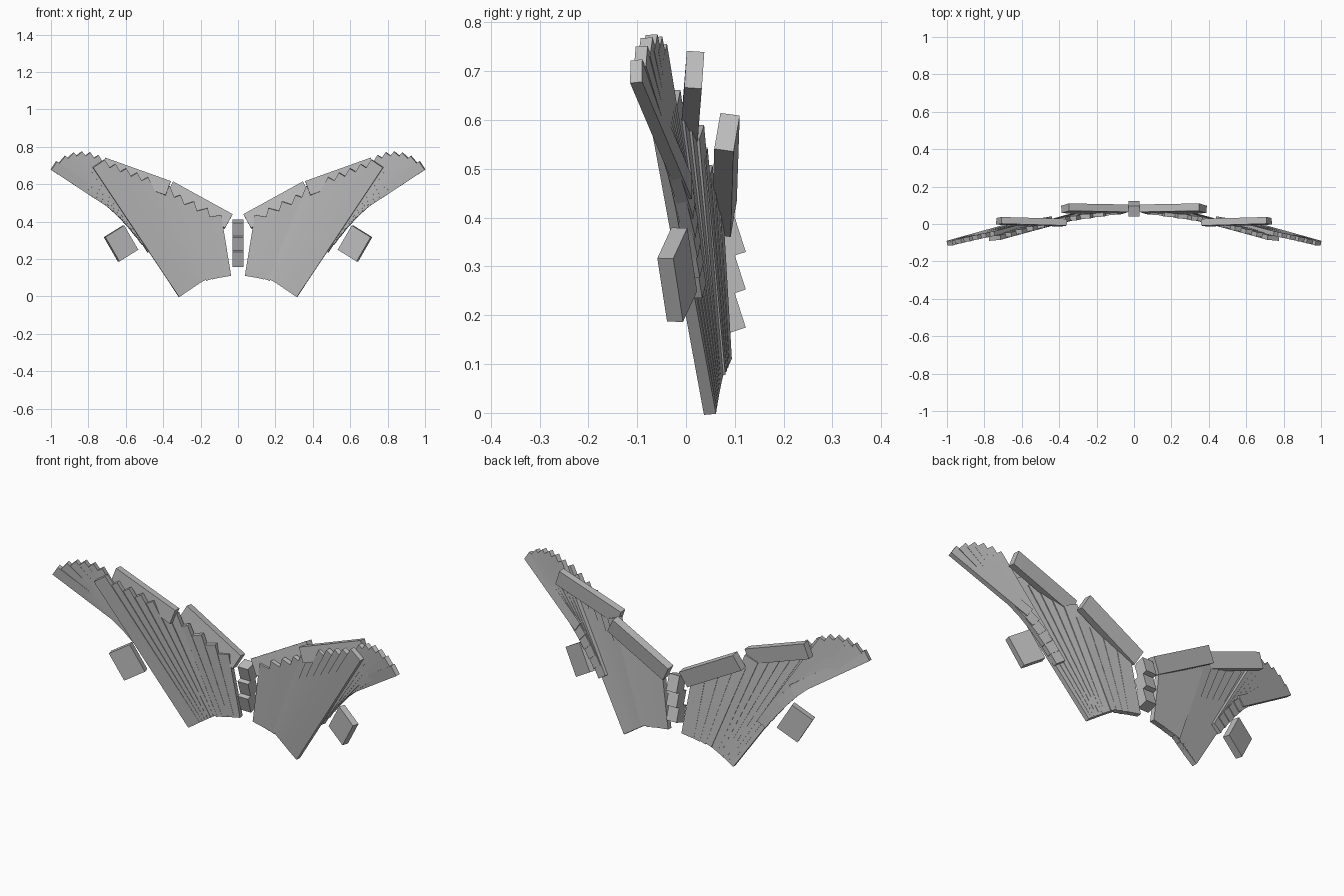
import bpy
import bmesh
from mathutils import Vector, Matrix

if "Cube" in bpy.data.objects:
    bpy.data.objects.remove(bpy.data.objects["Cube"], do_unlink=True)

# One plain grey for everything
grey = bpy.data.materials.new("light_grey")
grey.use_nodes = True
colour = (0.5, 0.5, 0.5, 1)
grey.diffuse_color = colour
grey.node_tree.nodes["Principled BSDF"].inputs["Base Color"].default_value = colour


def slab(name, start, end, across, width, thick, side=1):
    """Box running from start to end, its width lying along 'across'."""
    flip = Vector((side, 1, 1))
    a, b, w = (Vector(v) * flip for v in (start, end, across))
    along = (b - a).normalized()
    w = (w - along * w.dot(along)).normalized()
    normal = along.cross(w)
    rot = Matrix((w, normal, along)).transposed().to_4x4()
    size = Matrix.Diagonal((width, thick, (b - a).length, 1))
    bm = bmesh.new()
    bmesh.ops.create_cube(bm, size=1, matrix=Matrix.Translation((a + b) / 2) @ rot @ size)
    bmesh.ops.recalc_face_normals(bm, faces=bm.faces)
    mesh = bpy.data.meshes.new(name)
    bm.to_mesh(mesh)
    bm.free()
    mesh.materials.append(grey)
    obj = bpy.data.objects.new(name, mesh)
    bpy.context.collection.objects.link(obj)
    return obj


def fan(name, count, roots, tips, across, width, thick, side, bulge=0):
    """Feathers spread evenly from the first root and tip to the last."""
    for i in range(count):
        t = i / (count - 1)
        root = Vector(roots[0]).lerp(Vector(roots[1]), t)
        tip = Vector(tips[0]).lerp(Vector(tips[1]), t)
        tip.z += bulge * 4 * t * (1 - t)
        slab(f"{name}_{i + 1}", root, tip, across, width, thick, side)


for side, label in ((1, "left"), (-1, "right")):
    # Wing arm
    slab(label + "_inner_arm", (0.05, 0.078, 0.40), (0.368, 0.084, 0.575),
         (0, 0.14, 1), 0.085, 0.04, side)
    slab(label + "_outer_arm", (0.373, 0.007, 0.578), (0.723, 0.017, 0.703),
         (0, 0.07, 1), 0.08, 0.036, side)
    # Feathers
    fan(label + "_inner_feather", 4,
        ((0.072, 0.079, 0.105), (0.17, 0.07, 0.09)),
        ((0.125, 0.06, 0.43), (0.34, 0.03, 0.53)),
        (1, -0.08, 0), 0.07, 0.025, side)
    fan(label + "_middle_feather", 7,
        ((0.2, 0.064, 0.08), (0.285, 0.052, 0.018)),
        ((0.4, 0.02, 0.575), (0.745, -0.075, 0.71)),
        (1, -0.15, 0), 0.075, 0.025, side)
    fan(label + "_outer_feather", 6,
        ((0.46, 0.025, 0.25), (0.62, 0.0, 0.46)),
        ((0.77, -0.055, 0.74), (0.985, -0.102, 0.70)),
        (1, -0.2, 0), 0.055, 0.025, side, 0.035)
    # Loose plate below the wing
    slab(label + "_lower_plate", (0.663, -0.028, 0.348), (0.588, -0.008, 0.218),
         (0.105, -0.03, -0.06), 0.122, 0.034, side)

# Spine blocks, each leaning forward at the top
lean = Vector((0, -0.013, 0.0404))
for i, z in enumerate((0.206, 0.284, 0.361)):
    middle = Vector((0, 0.081, z))
    slab(f"spine_block_{i + 1}", middle - lean, middle + lean, (1, 0, 0), 0.06, 0.06)
